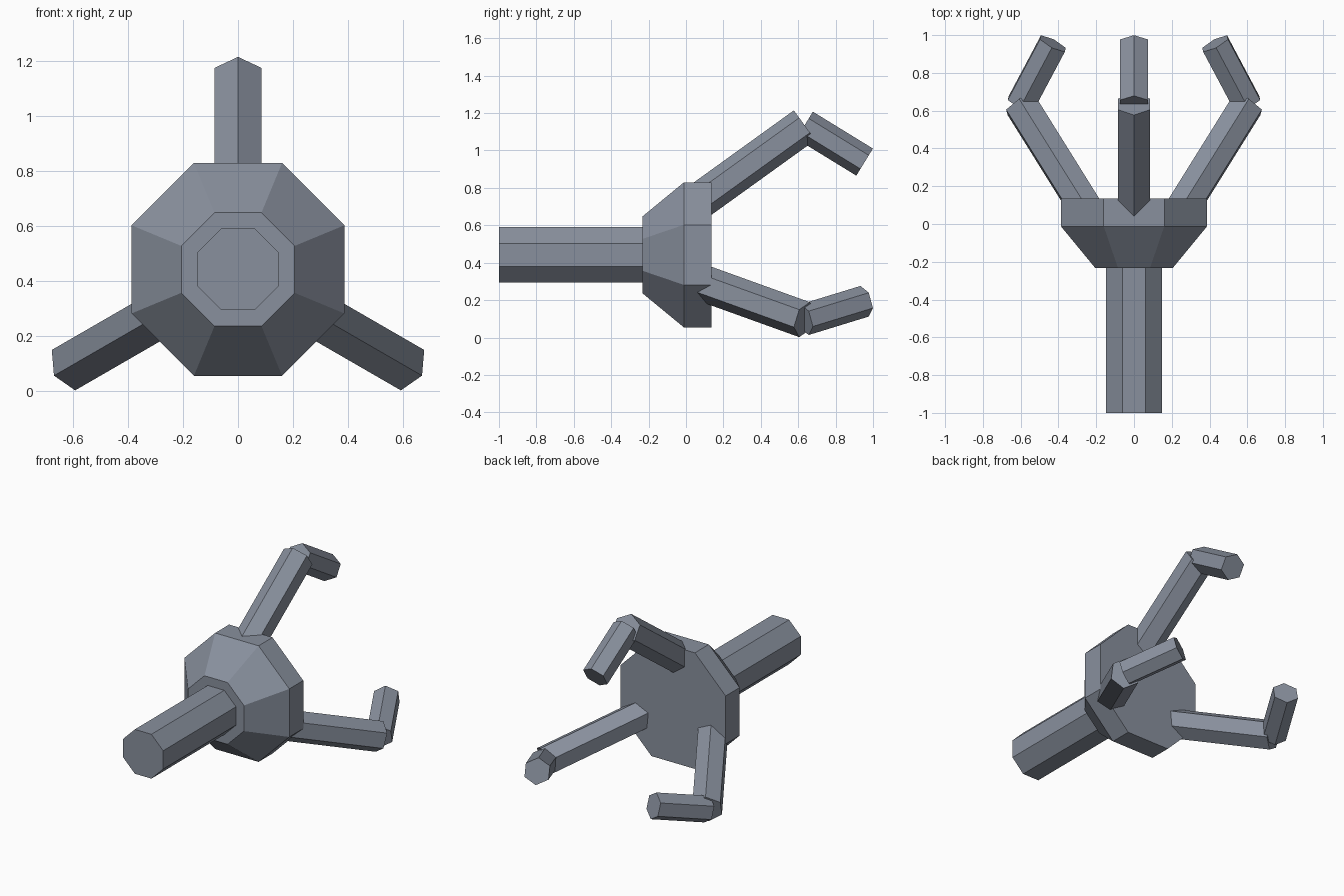
import bpy
import bmesh
from math import cos, sin, pi, radians
from mathutils import Vector, Matrix

cube = bpy.data.objects.get("Cube")
if cube:
    bpy.data.objects.remove(cube, do_unlink=True)

AXIS_HEIGHT = 0.442

metal = bpy.data.materials.new("slate_grey")
metal.use_nodes = True
colour = (0.25, 0.28, 0.34, 1)
metal.diffuse_color = colour
metal.node_tree.nodes["Principled BSDF"].inputs["Base Color"].default_value = colour


def loft(name, rings, sides, direction, turn=0.0):
    """Flat-faced solid through (centre, radius) rings; local up lies in the YZ plane."""
    side = Vector((1, 0, 0))
    up = side.cross(Vector(direction).normalized())
    bm = bmesh.new()
    loops = []
    for centre, radius in rings:
        loop = []
        for i in range(sides):
            a = 2 * pi * i / sides + turn
            loop.append(bm.verts.new(Vector(centre) + radius * (side * sin(a) + up * cos(a))))
        loops.append(loop)
    for low, high in zip(loops, loops[1:]):
        for i in range(sides):
            j = (i + 1) % sides
            bm.faces.new((low[i], low[j], high[j], high[i]))
    bm.faces.new(loops[0])
    bm.faces.new(loops[-1])
    bmesh.ops.recalc_face_normals(bm, faces=bm.faces)
    mesh = bpy.data.meshes.new(name)
    bm.to_mesh(mesh)
    bm.free()
    mesh.materials.append(metal)
    obj = bpy.data.objects.new(name, mesh)
    obj.location.z = AXIS_HEIGHT
    bpy.context.collection.objects.link(obj)
    return obj


def rod(name, start, end, radius):
    """Hexagonal rod in the YZ plane, points given as (y, distance from axis)."""
    a, b = Vector((0, *start)), Vector((0, *end))
    return loft(name, [(a, radius), (b, radius)], 6, b - a)


# Octagonal shaft and palm along the Y axis
forward = (0, 1, 0)
loft("shaft", [((0, -1, 0), 0.16), ((0, -0.232, 0), 0.16)], 8, forward, pi / 8)
loft("palm", [((0, -0.232, 0), 0.223), ((0, -0.012, 0), 0.419), ((0, 0.135, 0), 0.419)],
     8, forward, pi / 8)

# Three bent fingers spaced evenly around the axis
knuckle = (0.634, 0.693)
for name, angle in (("top", 0), ("left", 120), ("right", 240)):
    spin = radians(angle)
    for part in (rod(name + "_finger_base", (0.03, 0.258), knuckle, 0.098),
                 rod(name + "_finger_tip", knuckle, (0.955, 0.496), 0.085)):
        part.data.transform(Matrix.Rotation(spin, 4, "Y"))
